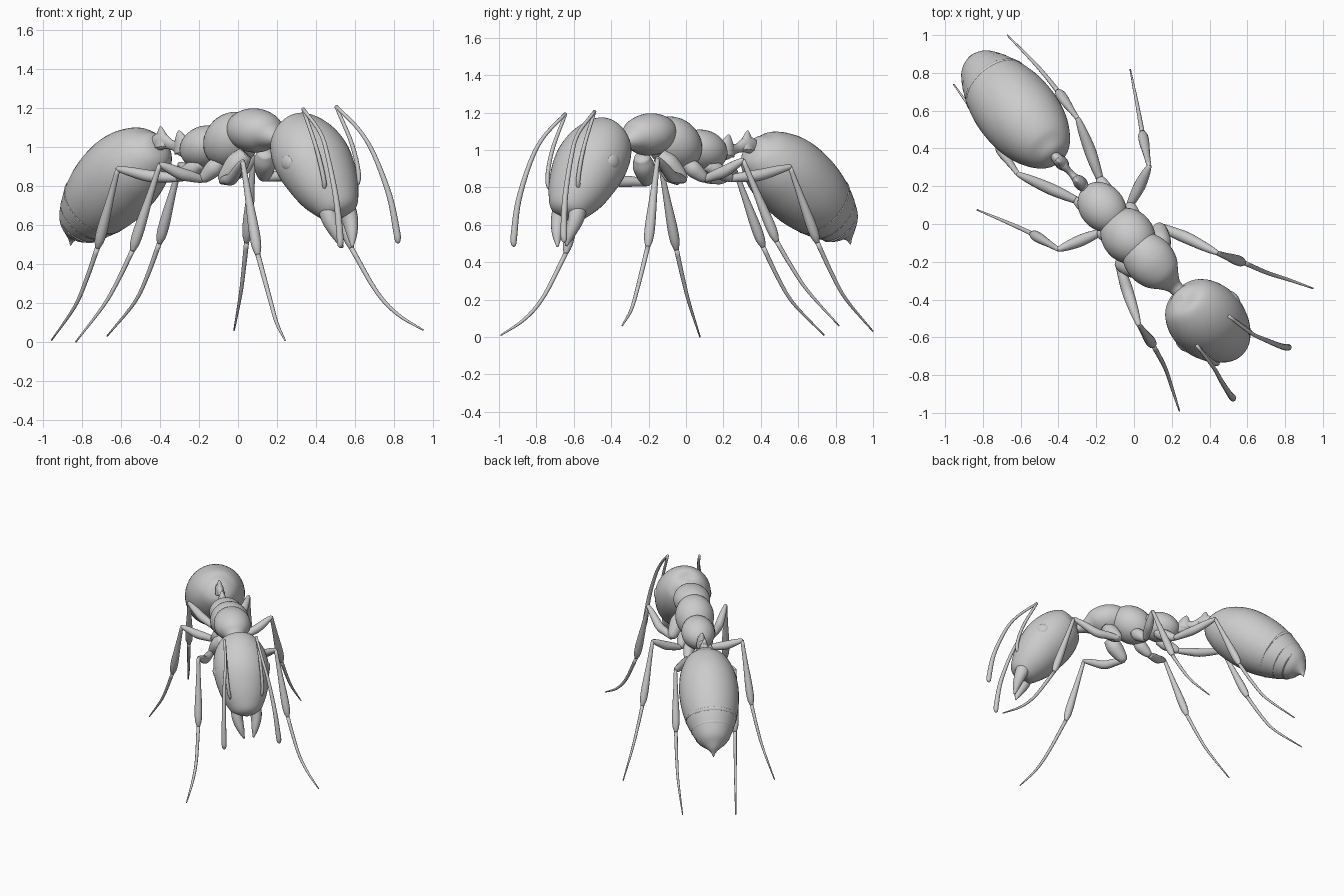
import bpy, bmesh, math
from mathutils import Matrix, Vector

if "Cube" in bpy.data.objects:
    bpy.data.objects.remove(bpy.data.objects["Cube"])

# Local frame: x = forward along the body, y = sideways, z = up; then yawed and rolled slightly
YAW = Matrix.Rotation(math.radians(-47.47), 4, 'Z')
PLACE = YAW @ Matrix.Translation((0, -0.01, 0)) @ Matrix.Rotation(0.054, 4, 'X')


def finish(name, bm):
    bmesh.ops.recalc_face_normals(bm, faces=bm.faces)
    bm.transform(PLACE)
    me = bpy.data.meshes.new(name)
    bm.to_mesh(me)
    bm.free()
    for p in me.polygons:
        p.use_smooth = True
    ob = bpy.data.objects.new(name, me)
    bpy.context.collection.objects.link(ob)
    return ob


def spline(pts, sub):
    """Catmull-Rom through (x, y, z, radius) points"""
    p = [Vector(q) for q in pts]
    p = [2 * p[0] - p[1]] + p + [2 * p[-1] - p[-2]]
    out = []
    for i in range(1, len(p) - 2):
        a, b, c, d = p[i - 1:i + 3]
        for k in range(sub):
            t = k / sub
            out.append(0.5 * (2 * b + (c - a) * t + (2 * a - 5 * b + 4 * c - d) * t * t
                              + (3 * b - a - 3 * c + d) * t ** 3))
    return out + [p[-2]]


def tube(name, pts, wide=1.0, sides=16, sub=5):
    """Swept round body, 'wide' scales it sideways"""
    s = spline(pts, sub)
    bm = bmesh.new()
    rings = []
    for i, q in enumerate(s):
        t = (s[min(i + 1, len(s) - 1)].xyz - s[max(i - 1, 0)].xyz).normalized()
        y = Vector((0, 1, 0))
        u = (y - t * t.dot(y)).normalized()
        v = t.cross(u)
        r = max(q[3], 0.0015)
        rings.append([bm.verts.new(q.xyz + r * (u * wide * math.cos(w) + v * math.sin(w)))
                      for w in (2 * math.pi * k / sides for k in range(sides))])
    for a, b in zip(rings, rings[1:]):
        for k in range(sides):
            bm.faces.new((a[k], a[(k + 1) % sides], b[(k + 1) % sides], b[k]))
    bm.faces.new(rings[0])
    bm.faces.new(rings[-1])
    return finish(name, bm)


def body(name, pts, wide=1.0):
    """Tube on the body's middle plane from (x, z, radius) points"""
    return tube(name, [(a, 0, c, r) for a, c, r in pts], wide, 40, 6)


def ellipsoid(name, loc, radii, pitch=0, yaw=0):
    bm = bmesh.new()
    m = (Matrix.Translation(loc) @ Matrix.Rotation(yaw, 4, 'Z')
         @ Matrix.Rotation(-pitch, 4, 'Y') @ Matrix.Diagonal((*radii, 1)))
    bmesh.ops.create_uvsphere(bm, u_segments=32, v_segments=20, radius=1, matrix=m)
    return finish(name, bm)


# Gaster with pointed tip
body("gaster", [(-.540, 1.030, 0), (-.555, 1.020, .070), (-.600, .985, .135), (-.690, .930, .187),
                (-.800, .865, .212), (-.920, .780, .210), (-1.03, .700, .183), (-1.12, .630, .140),
                (-1.17, .585, .102), (-1.20, .555, .055), (-1.218, .525, .018), (-1.228, .495, .002)])
# Segment edges on the rear of the gaster
for i, (a, c, r) in enumerate([(-1.03, .700, .183), (-1.10, .646, .150), (-1.15, .604, .119)]):
    body(f"gaster_ridge_{i + 1}", [(a + .012, c + .009, r - .004), (a, c, r + .003),
                                   (a - .006, c - .005, r - .012)])

# Waist: thin stem with two upright nodes
body("waist_stem", [(-.27, .97, .030), (-.35, .995, .045), (-.43, 1.01, .025), (-.51, 1.03, .045),
                    (-.59, 1.0, .030)], .65)
body("front_waist_node", [(-.35, .97, .05), (-.36, 1.03, .040), (-.37, 1.07, .018), (-.372, 1.085, .004)], .7)
body("rear_waist_node", [(-.50, 1.0, .05), (-.505, 1.05, .036), (-.51, 1.09, .016), (-.512, 1.105, .004)], .7)

# Thorax
body("thorax_front", [(.05, 1.09, 0), (.07, 1.09, .06), (.12, 1.09, .098), (.20, 1.085, .113),
                      (.28, 1.075, .098), (.34, 1.055, .06), (.39, 1.04, .035), (.46, 1.03, .032)], 1.17)
ellipsoid("thorax_middle", (.025, 0, 1.035), (.165, .14, .135), math.radians(35))
ellipsoid("thorax_rear", (-.18, 0, 1.0), (.145, .12, .108), math.radians(15))

# Head
body("head", [(.452, 1.112, 0), (.462, 1.10, .075), (.50, 1.07, .135), (.57, 1.0, .175),
              (.65, .91, .185), (.73, .80, .162), (.79, .72, .125), (.83, .665, .08),
              (.842, .645, .003)], 1.08)

# Leg joints: coxa start, coxa end, femur middle, knee, ankle, two tarsus bends, foot
LEGS = {
    "front": (.058, [(.20, .07, .97), (.10, .145, .835), (.25, .215, .85), (.408, .281, .94),
                     (.543, .325, .465), (.67, .370, .24), (.769, .420, .12), (.893, .481, .035)]),
    "middle": (.045, [(.0, .06, .93), (-.09, .11, .84), (-.13, .22, .875), (-.171, .326, .93),
                      (-.328, .397, .49), (-.40, .435, .345), (-.475, .475, .215), (-.617, .551, .03)]),
    "hind": (.042, [(-.16, .05, .92), (-.30, .085, .845), (-.45, .15, .86), (-.610, .216, .90),
                    (-.79, .215, .495), (-.89, .213, .325), (-.99, .208, .19), (-1.19, .193, .02)]),
}

for side, k in (("left", 1), ("right", -1)):
    def at(p, r):
        return (p[0], p[1] * k, p[2], r)

    for leg, (rc, joints) in LEGS.items():
        c0, c1, fm, kn, an, t1, t2, ft = [Vector(j) for j in joints]
        pre = f"{leg}_{side}_"
        tube(pre + "coxa", [at(c0, rc * .7), at(c0.lerp(c1, .35), rc), at(c0.lerp(c1, .75), rc * .8),
                            at(c1, rc * .5), at(c1 + (c1 - c0) * .08, .004)])
        tube(pre + "femur", [at(c1, .02), at(c1.lerp(fm, .5), .028), at(fm, .031),
                             at(fm.lerp(kn, .6), .024), at(kn, .013), at(kn + (kn - fm) * .04, .004)])
        tube(pre + "tibia", [at(kn, .012), at(kn.lerp(an, .35), .018), at(kn.lerp(an, .72), .027),
                             at(kn.lerp(an, .9), .025), at(an, .013)])
        tube(pre + "tarsus", [at(an, .013), at(t1, .011), at(t2, .009), at(ft, .004)], 1, 10)

    # Antenna: straight scape, elbow, drooping clubbed funiculus
    tube(side + "_antenna_scape", [at((.80, .09, .77), .012), at((.843, .12, .83), .012),
                                   at((.80, .125, 1.0), .011), at((.70, .115, 1.2), .009)], 1, 10)
    tube(side + "_antenna_tip", [at((.698, .115, 1.203), .009), at((.845, .135, 1.08), .010),
                                 at((.924, .16, .95), .012), at((1.0, .185, .74), .015),
                                 at((1.03, .197, .56), .018), at((1.033, .2, .51), .015),
                                 at((1.033, .2, .494), .004)], 1, 12)
    # Eye and mandible
    ellipsoid(side + "_eye", (.646, .186 * k, .93), (.043, .022, .040), 0, -.05 * k)
    tube(side + "_mandible", [at((.79, .06, .71), .055), at((.82, .068, .63), .045),
                              at((.85, .052, .55), .029), at((.868, .034, .485), .006)], .9)
